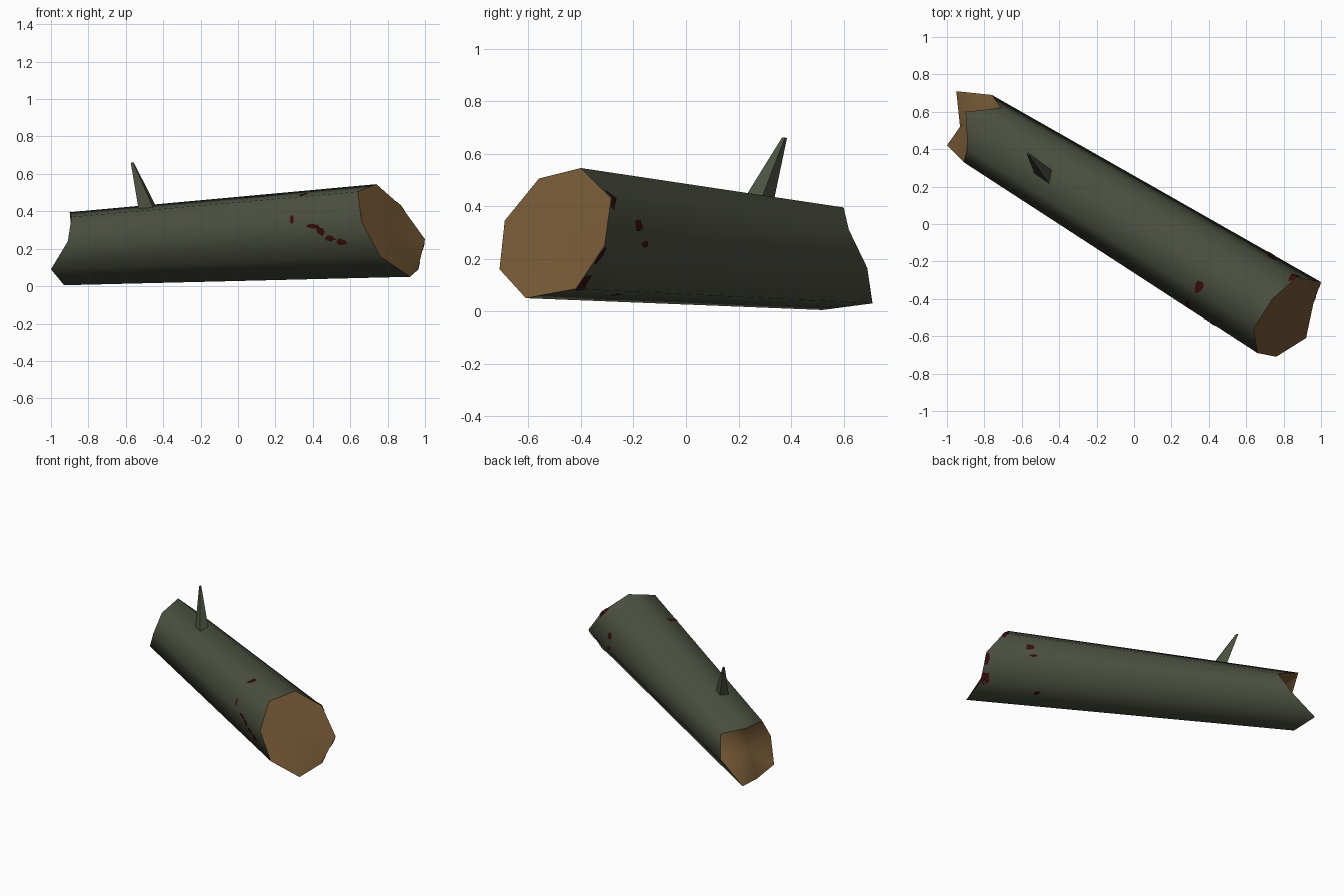
import bpy
import bmesh
import math
import random
from mathutils import Vector

cube = bpy.data.objects.get("Cube")
if cube:
    bpy.data.objects.remove(cube, do_unlink=True)

random.seed(4)


def make_material(name, rgb):
    material = bpy.data.materials.new(name)
    material.use_nodes = True
    colour = (*rgb, 1.0)
    material.diffuse_color = colour
    material.node_tree.nodes["Principled BSDF"].inputs["Base Color"].default_value = colour
    return material


bark = make_material("bark grey green", (0.073, 0.081, 0.053))
wood = make_material("cut wood brown", (0.18, 0.098, 0.036))
stain = make_material("dark red stain", (0.04, 0.004, 0.004))


def finish(name, bm, materials, recalc=True):
    if recalc:
        bmesh.ops.recalc_face_normals(bm, faces=bm.faces)
    mesh = bpy.data.meshes.new(name)
    bm.to_mesh(mesh)
    bm.free()
    for material in materials:
        mesh.materials.append(material)
    obj = bpy.data.objects.new(name, mesh)
    bpy.context.collection.objects.link(obj)
    return obj


# Uneven eight-sided rims of the thick and the broken end
thick_rim = [Vector(p) for p in (
    (0.74, -0.40, 0.545), (0.64, -0.56, 0.505), (0.66, -0.69, 0.345), (0.76, -0.71, 0.16),
    (0.92, -0.61, 0.05), (0.96, -0.42, 0.085), (1.0, -0.31, 0.25), (0.87, -0.285, 0.43))]
broken_rim = [Vector(p) for p in (
    (-0.90, 0.60, 0.395), (-0.89, 0.40, 0.37), (-0.91, 0.33, 0.24), (-1.0, 0.42, 0.09),
    (-0.93, 0.52, 0.005), (-0.95, 0.71, 0.03), (-0.76, 0.69, 0.165), (-0.71, 0.62, 0.31))]
sides = len(thick_rim)


def centre(points):
    return sum(points, Vector()) / len(points)


# Trunk: smooth bark with a sharp rim around each wooden end
bm = bmesh.new()
rims = [[bm.verts.new(p) for p in rim] for rim in (thick_rim, broken_rim)]
for i in range(sides):
    j = (i + 1) % sides
    bm.faces.new((rims[0][i], rims[0][j], rims[1][j], rims[1][i]))
for rim, points in zip(rims, (thick_rim, broken_rim)):
    hub = bm.verts.new(centre(points))
    for i in range(sides):
        j = (i + 1) % sides
        bm.faces.new((rim[i], rim[j], hub)).material_index = 1
        bm.edges.get((rim[i], rim[j])).smooth = False
for face in bm.faces:
    face.smooth = True
finish("trunk", bm, [bark, wood])


# Branch stub: tapered square spike leaning backward
base = [Vector(p) for p in ((-0.43, 0.28, 0.41), (-0.45, 0.21, 0.41),
                            (-0.53, 0.265, 0.40), (-0.50, 0.33, 0.40))]
tip = Vector((-0.565, 0.375, 0.66))
bm = bmesh.new()
low = [bm.verts.new(p) for p in base]
high = [bm.verts.new(tip + (p - centre(base)) * 0.16) for p in base]
for i in range(4):
    j = (i + 1) % 4
    bm.faces.new((low[i], low[j], high[j], high[i]))
bm.faces.new(low)
bm.faces.new(high)
finish("branch_stub", bm, [bark])


# Stains: thin ragged patches lying on the bark
def bark_point(around, along, lift=0.004):
    i = math.floor(around)
    part = around - i
    a, b = i % sides, (i + 1) % sides
    near = thick_rim[a].lerp(thick_rim[b], part)
    far = broken_rim[a].lerp(broken_rim[b], part)
    point = near.lerp(far, along)
    axis_point = centre(thick_rim).lerp(centre(broken_rim), along)
    return point + (point - axis_point).normalized() * lift


def add_stain(bm, around, along, width, length):
    hub = bm.verts.new(bark_point(around, along))
    ring = []
    for k in range(12):
        angle = math.tau * k / 12
        reach = random.uniform(0.7, 1.2)
        ring.append(bm.verts.new(bark_point(
            around + width * reach * math.cos(angle),
            max(0.0, along + length * reach * math.sin(angle)))))
    axis = centre(thick_rim).lerp(centre(broken_rim), along)
    for k in range(12):
        face = bm.faces.new((hub, ring[k], ring[(k + 1) % 12]))
        face.normal_update()
        if face.normal.dot(hub.co - axis) < 0:
            face.normal_flip()


bm = bmesh.new()
for spot in ((1.8, 0.235, 0.15, 0.008), (2.05, 0.165, 0.08, 0.02), (2.2, 0.148, 0.14, 0.012),
             (2.42, 0.125, 0.09, 0.016), (2.55, 0.095, 0.1, 0.018), (0.8, 0.2, 0.22, 0.012),
             (6.5, 0.12, 0.12, 0.015), (6.1, 0.15, 0.08, 0.012), (4.75, 0.18, 0.12, 0.01),
             (7.0, 0.008, 0.25, 0.012), (5.8, 0.006, 0.2, 0.01), (5.15, 0.012, 0.2, 0.015)):
    add_stain(bm, *spot)
finish("bark_stains", bm, [stain], recalc=False)
